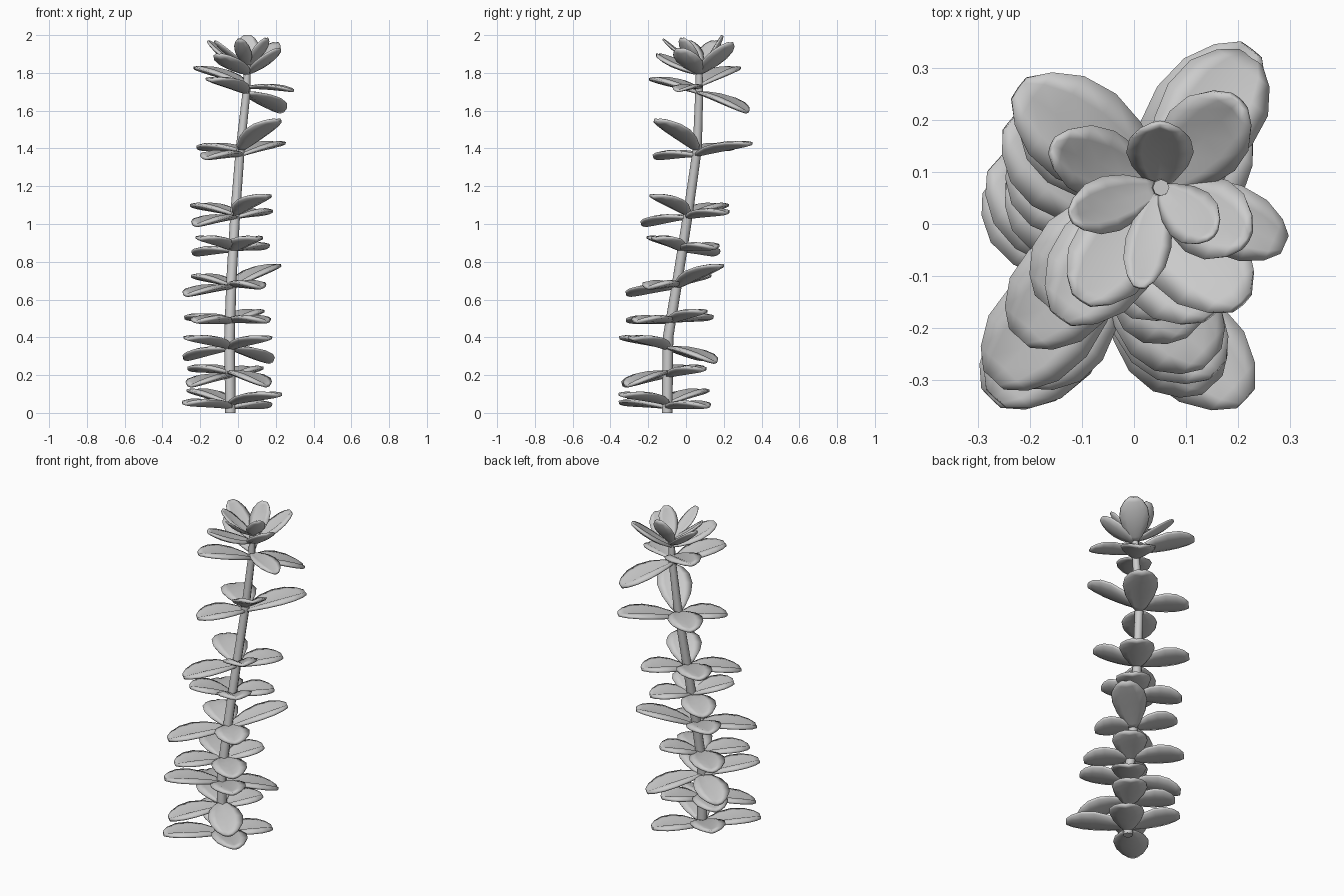
import bpy, bmesh
from math import cos, sin, pi, radians
from mathutils import Vector

if "Cube" in bpy.data.objects:
    bpy.data.objects.remove(bpy.data.objects["Cube"])

# Stem centre line: x, y, z, radius
STEM = [(-.04, -.10, .0, .028), (-.045, -.095, .4, .028), (-.035, -.045, .7, .027),
        (-.015, .01, 1.05, .026), (.012, .06, 1.4, .024), (.045, .07, 1.7, .021),
        (.052, .07, 1.87, .016)]


def stem_at(z):
    for a, b in zip(STEM, STEM[1:]):
        if z <= b[2]:
            f = (z - a[2]) / (b[2] - a[2])
            return Vector(a[:3]).lerp(Vector(b[:3]), f)
    return Vector(STEM[-1][:3])


def finish(bm, name, angle):
    bmesh.ops.recalc_face_normals(bm, faces=bm.faces)
    me = bpy.data.meshes.new(name)
    bm.to_mesh(me)
    bm.free()
    ob = bpy.data.objects.new(name, me)
    bpy.context.collection.objects.link(ob)
    bpy.context.view_layer.objects.active = ob
    ob.select_set(True)
    bpy.ops.object.shade_smooth_by_angle(angle=radians(angle))
    ob.select_set(False)


def skin(bm, rings):
    # Close a row of equal rings into a capped solid
    rows = [[bm.verts.new(p) for p in r] for r in rings]
    n = len(rows[0])
    for a, b in zip(rows, rows[1:]):
        for i in range(n):
            bm.faces.new((a[i], a[(i + 1) % n], b[(i + 1) % n], b[i]))
    bm.faces.new(rows[0])
    bm.faces.new(rows[-1])


def leaf(name, z, tip, width=.20, arch=.012):
    # Fleshy oval leaf with a sunken midrib, from the stem at height z to the tip
    base = stem_at(z)
    d = Vector(tip) - base
    side = d.cross(Vector((0, 0, 1))).normalized()
    up = side.cross(d).normalized()
    # along, half width, midrib depth
    outline = [(0, .18, 0), (.12, .48, .3), (.32, .83, 1), (.54, 1, 1),
               (.75, .92, .6), (.91, .62, .2), (1, .27, 0)]
    us = (-1, -.55, 0, .55, 1)
    lift = (.0, .06, .0, .06, .0)
    rings = []
    for t, w, rib in outline:
        mid = base + d * t + up * (arch * 4 * t * (1 - t))
        top = [mid + side * (u * w * width / 2)
               + up * (width * w * (h + .05 * abs(u) - .035 * rib * (u == 0)))
               for u, h in zip(us, lift)]
        bot = [mid + side * (u * w * width / 2 * .94)
               + up * (width * (.05 * abs(u) * w - .06 - .08 * w * (1 - u * u)))
               for u in us]
        rings.append(top + bot[::-1])
    bm = bmesh.new()
    skin(bm, rings)
    finish(bm, name, 180)


# Stem
bm = bmesh.new()
skin(bm, [[(x + r * cos(i * pi / 4), y + r * sin(i * pi / 4), z) for i in range(8)]
          for x, y, z, r in STEM])
finish(bm, "stem", 50)

# Opposite leaf pairs: node height, first tip, second tip
PAIRS = [
    (.035, (-.275, -.335, .055), (.155, .11, .04)),
    (.055, (-.25, .10, .12), (.215, -.335, .10)),
    (.20, (-.25, -.32, .15), (.10, .09, .235)),
    (.22, (-.25, .06, .235), (.15, -.31, .15)),
    (.35, (-.265, -.335, .40), (.165, .15, .275)),
    (.345, (-.275, .08, .29), (.16, -.28, .40)),
    (.485, (-.22, -.30, .49), (.11, .09, .54)),
    (.49, (-.265, .12, .505), (.15, -.26, .49)),
    (.67, (-.27, -.30, .63), (.21, .18, .785)),
    (.68, (-.23, .10, .725), (.12, -.20, .67)),
    (.87, (-.20, -.18, .93), (.14, .15, .88)),
    (.865, (-.225, .15, .845), (.10, -.16, .93)),
    (1.04, (-.22, -.22, 1.0), (.155, .21, 1.065)),
    (1.055, (-.235, .20, 1.10), (.15, -.17, 1.155)),
    (1.37, (-.17, -.155, 1.355), (.225, .335, 1.43)),
    (1.395, (-.20, .24, 1.405), (.205, -.15, 1.555)),
    (1.70, (-.14, -.18, 1.77), (.225, .32, 1.60)),
]
for i, (z, a, b) in enumerate(PAIRS):
    leaf(f"leaf_{i + 1}_a", z, a)
    leaf(f"leaf_{i + 1}_b", z, b)
leaf("upper_leaf_a", 1.74, (-.22, .26, 1.83))
leaf("upper_leaf_b", 1.725, (.29, -.04, 1.71), .14)

# Crown rosette: node height, tip, width
CROWN = [(1.80, (.20, .235, 1.96), .17), (1.80, (-.10, -.145, 1.90), .17),
         (1.81, (-.155, .15, 1.97), .14), (1.80, (.215, -.03, 1.93), .16),
         (1.84, (-.12, .015, 1.97), .11), (1.82, (.05, .19, 2.0), .13),
         (1.84, (.01, -.12, 1.98), .09), (1.84, (.15, -.02, 1.985), .11)]
for i, (z, tip, w) in enumerate(CROWN):
    leaf(f"crown_leaf_{i + 1}", z, tip, w, -.01)
